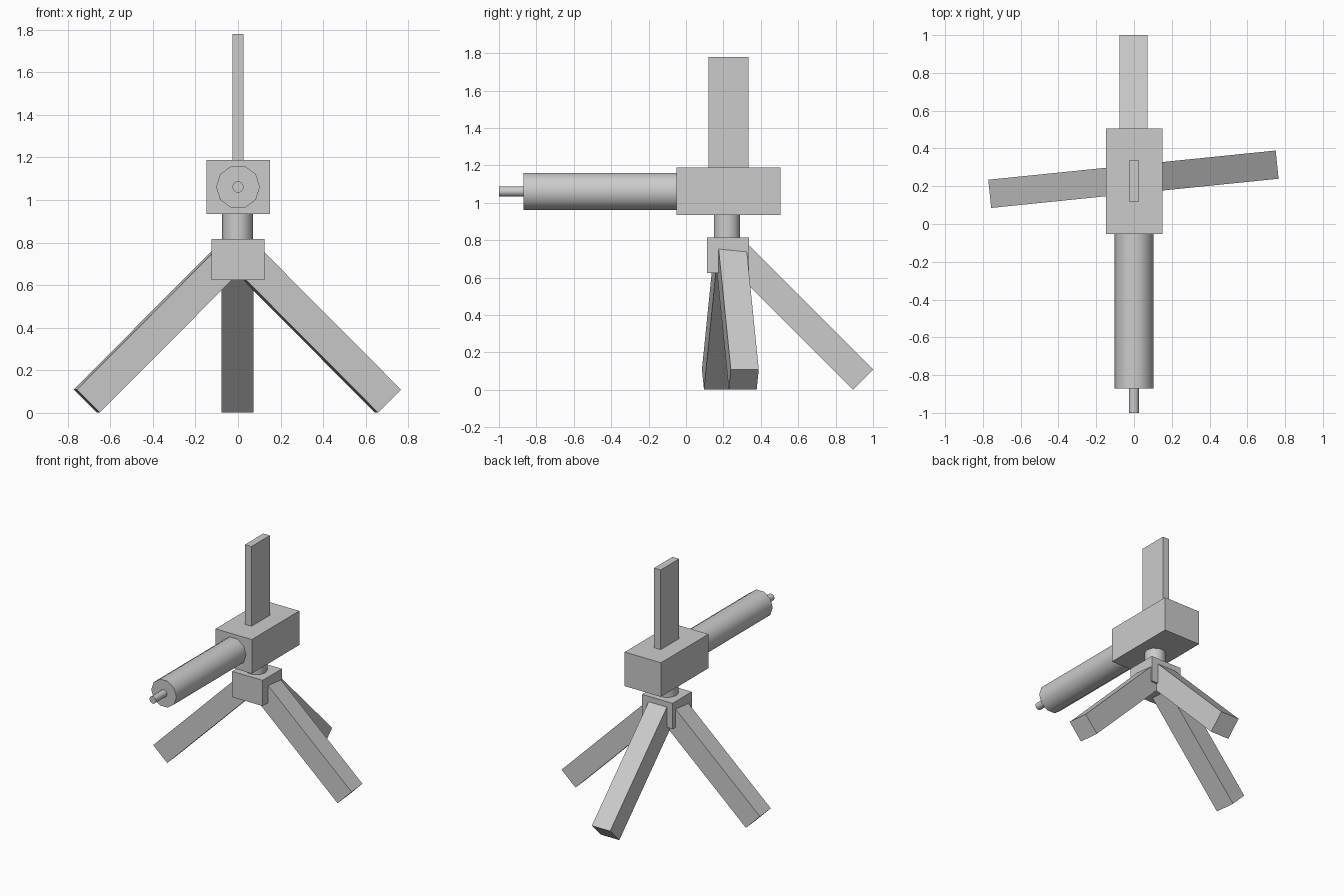
import bpy, bmesh
from math import radians, cos, sin
from mathutils import Matrix, Vector

if "Cube" in bpy.data.objects:
    bpy.data.objects.remove(bpy.data.objects["Cube"])


def make(name, bm, smooth=False):
    mesh = bpy.data.meshes.new(name)
    bmesh.ops.recalc_face_normals(bm, faces=bm.faces)
    bm.to_mesh(mesh)
    bm.free()
    obj = bpy.data.objects.new(name, mesh)
    bpy.context.collection.objects.link(obj)
    if smooth:
        bpy.ops.object.select_all(action='DESELECT')
        obj.select_set(True)
        bpy.context.view_layer.objects.active = obj
        bpy.ops.object.shade_smooth_by_angle(angle=radians(40))
    return obj


def box(name, lo, hi, orient=Matrix()):
    lo, hi = Vector(lo), Vector(hi)
    bm = bmesh.new()
    m = orient @ Matrix.Translation((lo + hi) / 2) @ Matrix.Diagonal((*(hi - lo), 1))
    bmesh.ops.create_cube(bm, size=1, matrix=m)
    return make(name, bm)


def tube(name, start, end, radius, sides=10):
    # sides are turned so that corners point to -x and +x
    start, end = Vector(start), Vector(end)
    axis = end - start
    turn = Matrix.Rotation(radians(90), 4, 'X') if abs(axis.y) > abs(axis.z) else Matrix()
    m = Matrix.Translation((start + end) / 2) @ turn @ Matrix.Rotation(radians(90), 4, 'Z')
    bm = bmesh.new()
    bmesh.ops.create_cone(bm, cap_ends=True, segments=sides, radius1=radius,
                          radius2=radius, depth=axis.length, matrix=m)
    return make(name, bm, smooth=True)


# Main housing and the upright plate on top
box("housing", (-0.148, -0.052, 0.935), (0.15, 0.505, 1.188))
box("top_plate", (-0.027, 0.12, 1.15), (0.027, 0.335, 1.78))

# Thick front tube with a thin tip
tube("front_tube", (0, 0.0, 1.061), (0, -0.87, 1.061), 0.103)
tube("tube_tip", (0, -0.82, 1.061), (0, -1.0, 1.061), 0.027)

# Swivel neck and tripod hub
tube("neck", (-0.002, 0.219, 0.78), (-0.002, 0.219, 0.97), 0.073)
box("hub", (-0.125, 0.111, 0.625), (0.125, 0.336, 0.816))

# Three square legs sloping down at 45 degrees
half = 0.0765
for name, heading in (("right_leg", 5.8), ("back_leg", 90), ("left_leg", 185.8)):
    orient = (Matrix.Translation((-0.003, 0.237, 0.766))
              @ Matrix.Rotation(radians(heading), 4, 'Z')
              @ Matrix.Rotation(radians(45), 4, 'Y'))
    box(name, (0.06, -0.075, -half), (1.005, 0.075, half), orient)
